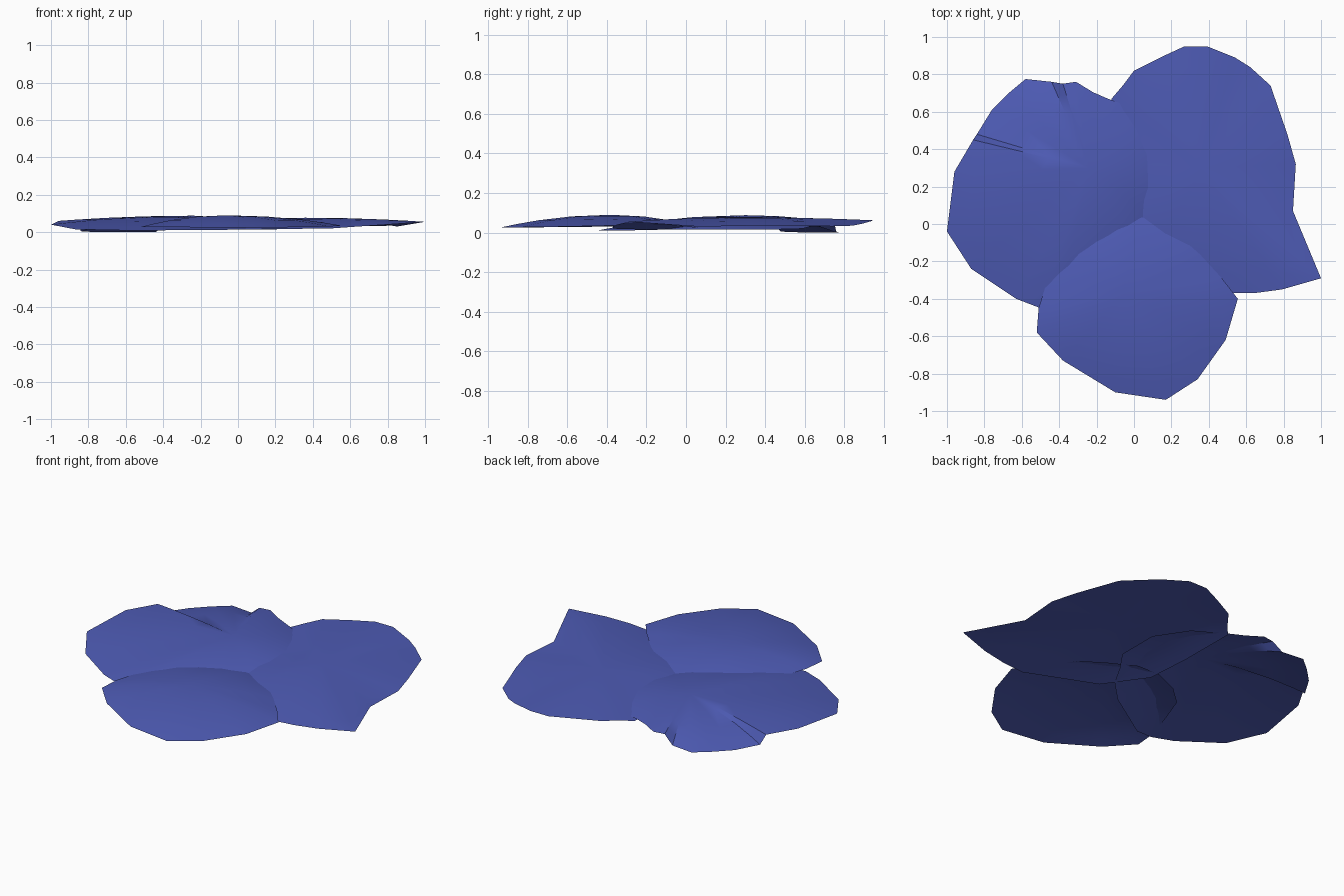
import bpy
import bmesh
from mathutils import Vector

cube = bpy.data.objects.get("Cube")
if cube:
    bpy.data.objects.remove(cube)

blue = bpy.data.materials.new("petal blue")
blue.use_nodes = True
colour = (0.076, 0.105, 0.46, 1)
blue.diffuse_color = colour
blue.node_tree.nodes["Principled BSDF"].inputs["Base Color"].default_value = colour


def petal(name, outline, centre, peak):
    """Single curved sheet: a wavy rim with rings rising to a rounded crown."""
    bm = bmesh.new()
    middle = Vector(centre)
    count = len(outline)
    previous = None
    for scale in (1, 0.85, 0.65, 0.35):
        current = []
        for x, y, z in outline:
            flat = middle.lerp(Vector((x, y)), scale)
            height = z + (peak - z) * (1 - scale * scale)
            current.append(bm.verts.new((flat.x, flat.y, height)))
        if previous:
            for i in range(count):
                j = (i + 1) % count
                bm.faces.new((previous[i], previous[j], current[j], current[i]))
        previous = current
    crown = bm.verts.new((*centre, peak))
    for i in range(count):
        bm.faces.new((previous[i], previous[(i + 1) % count], crown))

    mesh = bpy.data.meshes.new(name)
    bm.to_mesh(mesh)
    bm.free()
    mesh.materials.append(blue)
    obj = bpy.data.objects.new(name, mesh)
    bpy.context.collection.objects.link(obj)
    bpy.ops.object.select_all(action="DESELECT")
    obj.select_set(True)
    bpy.context.view_layer.objects.active = obj
    bpy.ops.object.shade_smooth_by_angle()


# Rear petal on the model's left, with the pointed corner
petal("left_petal",
      [(1, -.29, .055), (.79, -.35, .04), (.64, -.37, .03), (.5, -.37, .02),
       (.09, -.19, .015), (-.08, .05, .015), (-.1, .33, .015), (-.12, .67, .03),
       (-.06, .74, .045), (0, .82, .055), (.14, .89, .06), (.27, .95, .062),
       (.39, .95, .062), (.54, .89, .045), (.62, .84, .035), (.73, .74, .032),
       (.82, .48, .035), (.865, .32, .035), (.85, .07, .03)],
      (.36, .3), .077)

# Rear petal on the model's right, its back lip dropping to the ground
petal("right_petal",
      [(-1, -.04, .04), (-.87, -.24, .015), (-.63, -.4, .01), (-.5, -.45, .01),
       (-.4, -.45, .01), (-.09, -.25, .012), (.04, -.12, .015), (.12, .02, .015),
       (.21, .15, .015), (.21, .41, .015), (.08, .59, .02), (-.14, .67, .045),
       (-.22, .705, .048), (-.31, .76, .05), (-.38, .75, .05), (-.44, .76, 0),
       (-.58, .775, 0), (-.67, .7, 0), (-.76, .61, 0), (-.84, .48, .005),
       (-.86, .45, .06), (-.96, .28, .06)],
      (-.24, .3), .088)

# Front petal resting over the other two
petal("front_petal",
      [(.17, -.94, .025), (.34, -.83, .027), (.49, -.62, .03), (.555, -.4, .035),
       (.47, -.29, .04), (.36, -.17, .042), (.32, -.1, .04), (.2, 0, .03),
       (.05, .1, .02), (-.1, .1, .02), (-.26, .03, .02), (-.38, -.08, .025),
       (-.45, -.26, .03), (-.51, -.45, .03), (-.52, -.58, .028), (-.38, -.73, .027),
       (-.1, -.9, .025)],
      (-.06, -.38), .09)
